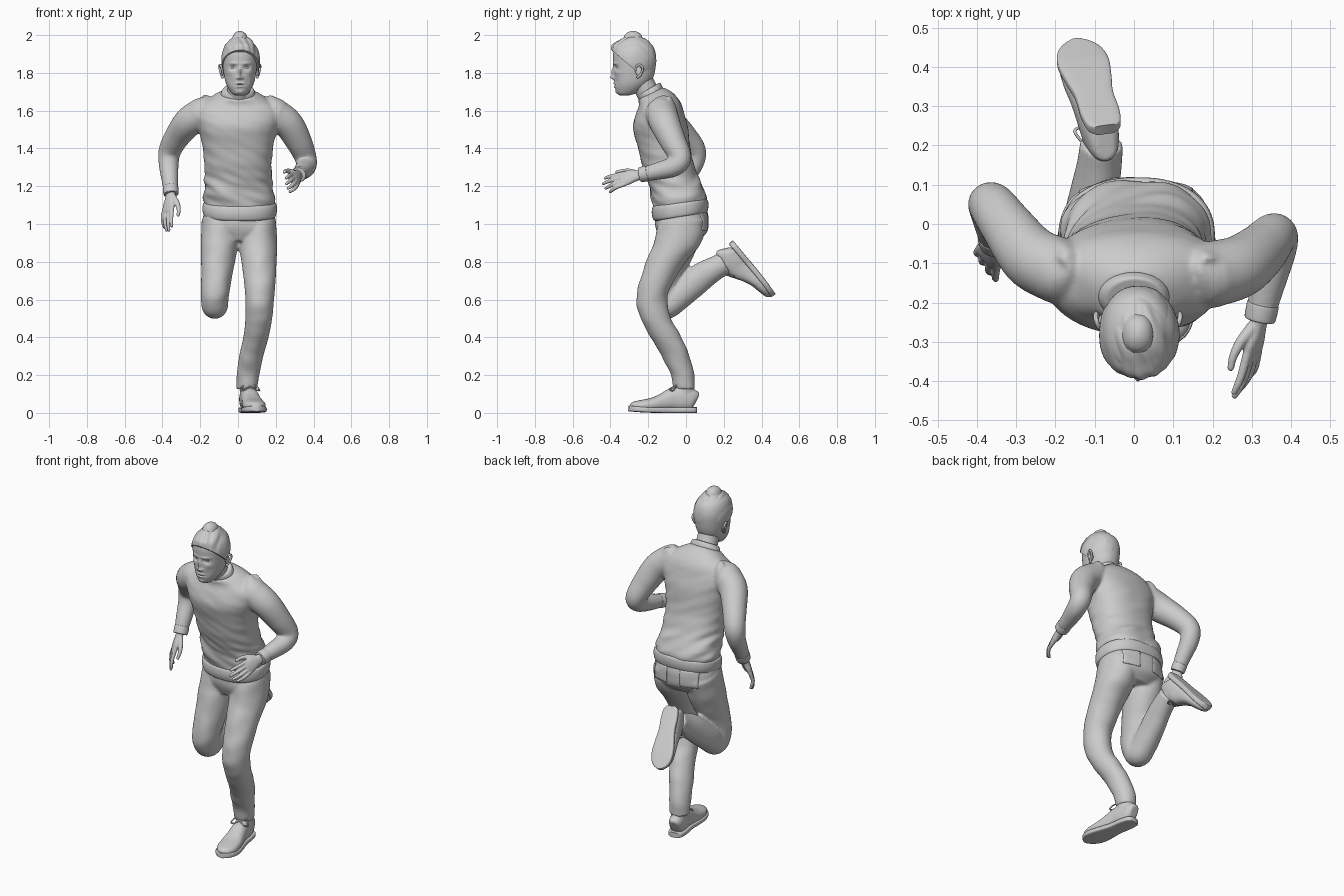
import bpy, bmesh, math
from mathutils import Vector as V, Matrix, noise

if "Cube" in bpy.data.objects:
    bpy.data.objects.remove(bpy.data.objects["Cube"])

X, Z = V((1, 0, 0)), V((0, 0, 1))


def spline(rings, steps):
    """Catmull-Rom through rings of (x, y, z, a[, b])."""
    p = [V(tuple(r) if len(r) == 5 else (*r, r[3])) for r in rings]
    p = [p[0] * 2 - p[1]] + p + [p[-1] * 2 - p[-2]]
    out = []
    for i in range(1, len(p) - 2):
        a, b, c, d = p[i - 1:i + 3]
        for k in range(steps):
            t = k / steps
            out.append(.5 * (2 * b + (c - a) * t + (2 * a - 5 * b + 4 * c - d) * t * t
                             + (3 * b - a - 3 * c + d) * t ** 3))
    return out + [p[-2]]


def loft(bm, rings, seg=32, steps=6, up=None, ref=X, power=2, ends=""):
    """Skin elliptical rings; ends 's' / 'e' rounds the start / end."""
    d = spline(rings, steps)
    secs = []
    for i, r in enumerate(d):
        t = up or (d[min(i + 1, len(d) - 1)].to_3d() - d[max(i - 1, 0)].to_3d()).normalized()
        secs.append((r.to_3d(), t, r[3], r[4]))

    def dome(s, sign):
        c, t, a, b = s
        return [(c + t * sign * min(a, b) * math.sin(k), t, a * math.cos(k), b * math.cos(k))
                for k in (.4, .8, 1.2, 1.5)]
    if "s" in ends:
        secs = dome(secs[0], -1)[::-1] + secs
    if "e" in ends:
        secs = secs + dome(secs[-1], 1)
    loops = []
    for c, t, a, b in secs:
        s = (ref - t * ref.dot(t)).normalized()
        n = t.cross(s)
        row = []
        for k in range(seg):
            q = 2 * math.pi * k / seg
            u, w = (math.copysign(abs(f) ** (2 / power), f) for f in (math.cos(q), math.sin(q)))
            row.append(bm.verts.new(c + s * u * a + n * w * b))
        loops.append(row)
    for A, B in zip(loops, loops[1:]):
        for k in range(seg):
            j = (k + 1) % seg
            bm.faces.new((A[k], A[j], B[j], B[k]))
    bm.faces.new(loops[0][::-1])
    bm.faces.new(loops[-1])


def ball(bm, c, r, rot=Matrix()):
    bmesh.ops.create_uvsphere(bm, u_segments=24, v_segments=16, radius=1,
                              matrix=Matrix.Translation(c) @ rot @ Matrix.Diagonal((*r, 1)))


def make(name, bm, voxel=0, matrix=None, deform=None):
    if deform:
        for v in bm.verts:
            deform(v.co)
    if matrix:
        bm.transform(matrix)
    bmesh.ops.recalc_face_normals(bm, faces=bm.faces)
    me = bpy.data.meshes.new(name)
    bm.to_mesh(me)
    bm.free()
    ob = bpy.data.objects.new(name, me)
    bpy.context.collection.objects.link(ob)
    bpy.ops.object.select_all(action='DESELECT')
    ob.select_set(True)
    bpy.context.view_layer.objects.active = ob
    bpy.ops.object.shade_smooth_by_angle(angle=math.radians(50))
    if voxel:
        m = ob.modifiers.new("fuse", 'REMESH')
        m.mode, m.voxel_size, m.use_smooth_shade = 'VOXEL', voxel, True
        m = ob.modifiers.new("soften", 'SMOOTH')
        m.factor, m.iterations = .5, 5
    return ob


def frame(o, s, f, u):
    m = Matrix((s, f, u)).transposed().to_4x4()
    m.translation = o
    return m


# Sweater: torso and both sleeves fused, with folds at the waist
R_ARM = [(-.19, -.12, 1.585, .085), (-.26, -.085, 1.54, .08), (-.32, -.01, 1.465, .068), (-.36, .045, 1.39, .06),
         (-.367, .04, 1.32, .053), (-.36, -.01, 1.23, .044), (-.355, -.045, 1.165, .036)]
L_ARM = [(.19, -.13, 1.585, .085), (.265, -.11, 1.53, .08), (.32, -.07, 1.44, .07), (.358, -.03, 1.35, .058),
         (.36, -.065, 1.305, .054), (.34, -.15, 1.28, .046), (.322, -.235, 1.262, .036)]


def tilt(co):
    k = max(0, min(1, (co.z - 1.6) / .1))
    h = max(0, min(1, (1.2 - co.z) / .1))
    co.z += (co.y + .17) * .5 * k * (abs(co.x) < .19) + (co.y + .03) * .15 * h


def folds(co):
    tilt(co)
    if abs(co.x) < .22:
        w = .004 + .014 * math.exp(-((co.z - 1.19) / .09) ** 2)
        d = V((co.x, co.y + .06, 0)).normalized()
        co += d * w * noise.noise(V((co.x * 7, co.y * 7, co.z * 24 + co.x * 10)))


bm = bmesh.new()
loft(bm, [(.008, -.03, 1.08, .18, .135), (.006, -.033, 1.13, .188, .146), (.003, -.055, 1.2, .182, .14),
          (0, -.092, 1.3, .177, .137), (0, -.115, 1.4, .186, .138), (0, -.134, 1.5, .207, .146),
          (0, -.137, 1.57, .228, .132), (0, -.14, 1.62, .21, .115), (0, -.158, 1.66, .15, .092),
          (0, -.19, 1.7, .088, .066)], seg=72, steps=10, up=Z, power=2.3)
for arm in (R_ARM, L_ARM):
    loft(bm, arm, steps=8, ends="s")
make("sweater", bm, .008, deform=folds)

# Ribbed hem, collar and cuffs
bm = bmesh.new()
loft(bm, [(.01, -.03, 1.035, .178, .13), (.01, -.03, 1.045, .191, .143), (.009, -.031, 1.075, .197, .15),
          (.009, -.032, 1.105, .194, .147), (.008, -.033, 1.115, .18, .135)], seg=64, up=Z, power=2.3)
make("sweater_hem", bm, deform=tilt)
bm = bmesh.new()
loft(bm, [(0, -.18, 1.68, .088, .068), (0, -.187, 1.695, .09, .07), (.002, -.195, 1.713, .078, .066),
          (.002, -.197, 1.716, .06, .05)], up=V((0, -.5, .87)))
make("collar", bm)
for side, arm in (("right", R_ARM), ("left", L_ARM)):
    bm = bmesh.new()
    a, b = V(arm[-2][:3]), V(arm[-1][:3])
    d = (b - a).normalized()
    loft(bm, [(*(b + d * t), r) for t, r in ((-.035, .037), (-.03, .041), (.005, .04), (.01, .034))])
    make(side + "_cuff", bm)

# Trousers: pelvis, planted leg and lifted leg fused
bm = bmesh.new()
loft(bm, [(.005, -.03, 1.1, .18, .13), (.006, -.023, 1.02, .192, .141), (.007, -.022, .96, .185, .135),
          (.006, -.03, .91, .12, .1)], seg=48, up=Z, power=2.2)
loft(bm, [(.105, -.02, 1.02, .095, .125), (.106, -.045, .9, .102, .125), (.111, -.105, .8, .093, .107),
          (.115, -.155, .7, .084, .091), (.115, -.18, .6, .076, .082), (.11, -.16, .5, .071, .082),
          (.095, -.105, .4, .067, .08), (.07, -.055, .3, .064, .073), (.053, -.02, .2, .06, .063),
          (.046, -.006, .125, .055, .056)], up=Z, steps=8)
loft(bm, [(-.095, -.02, 1.02, .097, .125), (-.1, -.06, .88, .097, .112), (-.112, -.11, .74, .083, .092),
          (-.122, -.135, .63, .075, .08), (-.123, -.105, .57, .07, .073), (-.12, -.03, .63, .069, .077),
          (-.105, .06, .705, .063, .076), (-.09, .14, .757, .058, .067), (-.082, .205, .795, .055, .06)], steps=8)


def creases(co):
    n = noise.noise(co * V((0, 0, 0)).magnitude + V((co.x * 8, co.y * 14, co.z * 14)))
    co.y += .007 * n


pants = make("trousers", bm, .008, deform=creases)

# Back pockets wrapped onto the seat
for name, x in (("right", -.09), ("left", .1)):
    bm = bmesh.new()
    bmesh.ops.create_grid(bm, x_segments=10, y_segments=10, size=.5, matrix=Matrix.Translation((x, .25, 1.015))
                          @ Matrix.Rotation(math.pi / 2, 4, 'X') @ Matrix.Diagonal((.1, .1, 1, 1)))
    ob = make(name + "_back_pocket", bm)
    m = ob.modifiers.new("wrap", 'SHRINKWRAP')
    m.target, m.wrap_method, m.use_project_y, m.offset = pants, 'PROJECT', True, .003
    m.use_negative_direction = m.use_positive_direction = True
    ob.modifiers.new("thickness", 'SOLIDIFY').thickness = .005


# Shoes, built along +y with the sole on z = 0 and then posed
def shoe(side, heel, f, u):
    f = V(f).normalized()
    u = V(u)
    u = (u - f * u.dot(f)).normalized()
    m = frame(heel, f.cross(u), f, u)
    ends = [(.003, .028), (.02, .043), (.07, .05), (.14, .049), (.2, .058), (.27, .066), (.32, .058),
            (.35, .038), (.366, .012)]
    bm = bmesh.new()
    loft(bm, [(0, t, .015 + max(0, t - .25) * .07, a, .015) for t, a in ends], power=5)
    make(side + "_sole", bm, matrix=m)
    bm = bmesh.new()
    loft(bm, [(0, .006, .062, .025, .04), (0, .025, .07, .04, .055), (0, .08, .072, .047, .062),
              (0, .13, .072, .047, .06), (0, .18, .058, .052, .047), (0, .24, .045, .06, .035),
              (0, .3, .038, .058, .03), (0, .34, .036, .04, .023), (0, .36, .035, .014, .01)], power=2.4)
    loft(bm, [(0, .08, .08, .045, .06), (0, .07, .115, .043, .054), (0, .068, .138, .044, .054)], up=Z)
    make(side + "_shoe", bm, .006, matrix=m)
    bm = bmesh.new()
    for i in range(5):
        y, z = .12 + i * .021, .134 - i * .0115
        for s in (-1, 1):
            loft(bm, [(-.026 * s, y, z - .012, .004), (0, y + .006, z + .002, .004),
                      (.026 * s, y + .014, z - .018, .004)], 8, 4, ref=Z, ends="se")
    for s in (-1, 1):
        loft(bm, [(0, .125, .137, .004), (s * .03, .115, .145, .004), (s * .052, .135, .12, .004),
                  (s * .03, .148, .122, .004), (0, .13, .137, .004)], 8, 5, ref=V((.1, .3, 1)), ends="se")
    make(side + "_laces", bm, matrix=m)


shoe("left", V((.042, .058, 0)), (.16, -.987, 0), (0, 0, 1))
shoe("right", V((-.072, .25, .912)), (-.075, .225, -.27), (0, -.77, -.64))


# Hands, built along +y with the thumb on +x and the palm facing +z
def hand(side, wrist, f, w, flip):
    f = V(f).normalized()
    w = V(w)
    w = (w - f * w.dot(f)).normalized()
    m = frame(wrist, w, f, w.cross(f) * flip)
    bm = bmesh.new()
    loft(bm, [(0, -.02, 0, .027, .021), (0, .02, 0, .029, .02), (.002, .06, 0, .04, .019),
              (0, .1, 0, .041, .014)], 24, ends="se", power=2.3)
    for x, n, c in ((.031, .095, .012), (.011, .112, .02), (-.011, .104, .026), (-.03, .082, .03)):
        loft(bm, [(x, .085, 0, .012), (x * 1.15, .1 + n * .4, .002, .0108),
                  (x * 1.25, .1 + n * .72, c * .5, .0098), (x * 1.25, .1 + n * .95, c, .008)], 12, ends="e")
    loft(bm, [(.018, .02, .006, .017), (.046, .058, .018, .014), (.06, .095, .024, .011),
              (.062, .125, .024, .009)], 14, ref=Z, ends="se")
    make(side + "_hand", bm, .0035, matrix=m)


hand("left", V((.318, -.245, 1.26)), (-.045, -.23, -.06), (-.4, 0, .9), -1)
hand("right", V((-.356, -.05, 1.16)), (-.035, -.08, -.2), (.65, -.75, .1), 1)

# Neck and head with sculpted face
bm = bmesh.new()
loft(bm, [(0, -.16, 1.63, .066, .066), (.004, -.205, 1.7, .061, .06), (.01, -.245, 1.78, .06, .062)], steps=8)
make("neck", bm)
HX = .01
BUMPS = [(.036, 1.828, .017, .012, .012), (.034, 1.85, .024, .007, -.006), (.052, 1.8, .016, .014, -.004),
         (0, 1.803, .009, .026, -.013), (0, 1.776, .012, .01, -.017), (.014, 1.773, .007, .007, -.007),
         (0, 1.744, .02, .005, -.006), (0, 1.736, .024, .003, .005), (0, 1.727, .017, .006, -.006),
         (0, 1.698, .02, .012, -.006), (.04, 1.75, .014, .02, .004)]


def face(co):
    if co.y > -.29:
        return
    dy = 0
    for x, z, rx, rz, d in BUMPS:
        for s in ((-1, 1) if x else (1,)):
            dy += d * math.exp(-((co.x - HX - s * x) / rx) ** 2 - ((co.z - z) / rz) ** 2)
    co.y += dy


bm = bmesh.new()
loft(bm, [(HX, -.325, 1.681, .024, .026), (HX, -.312, 1.695, .045, .053), (HX, -.29, 1.735, .07, .088),
          (HX, -.276, 1.78, .083, .104), (HX, -.272, 1.84, .091, .112), (HX, -.273, 1.9, .093, .113),
          (HX, -.276, 1.95, .077, .095), (HX, -.28, 1.982, .04, .05)], seg=128, steps=14, up=Z, power=2.15, ends="e")
make("head", bm, deform=face)
bm = bmesh.new()
for s in (-1, 1):
    ball(bm, (HX + s * .036, -.353, 1.827), (.015, .014, .009))
make("eyes", bm)
for name, s in (("right_ear", -1), ("left_ear", 1)):
    bm = bmesh.new()
    x = HX + s * .092
    ball(bm, (x, -.25, 1.808), (.009, .018, .03), Matrix.Rotation(.25, 4, 'X'))
    loft(bm, [(x, -.264, 1.805, .005), (x + s * .006, -.265, 1.83, .006), (x + s * .014, -.246, 1.842, .006),
              (x + s * .015, -.229, 1.825, .006), (x + s * .008, -.238, 1.795, .006),
              (x, -.256, 1.777, .007)], 10, ends="se")
    make(name, bm)

# Swept hair cap cut along a slanted hairline
bm = bmesh.new()
bmesh.ops.create_uvsphere(bm, u_segments=96, v_segments=64, radius=1,
                          matrix=Matrix.Translation((.013, -.28, 1.866)) @ Matrix.Diagonal((.102, .123, .131, 1)))
bmesh.ops.bisect_plane(bm, geom=bm.verts[:] + bm.edges[:] + bm.faces[:], plane_co=(0, -.39, 1.918),
                       plane_no=(0, .165, .19), clear_inner=True)
bmesh.ops.holes_fill(bm, edges=[e for e in bm.edges if e.is_boundary])


def strands(co):
    d = (co - V((.013, -.28, 1.866))).normalized()
    w = .3 + .7 * max(0, min(1, (co.z - 1.88) / .08))
    co += d * .009 * w * noise.noise(V((co.x * 45 + co.y * 14, co.y * 9, co.z * 12)))
    q = math.exp(-((co.y + .385) / .03) ** 2 - ((co.z - 1.945) / .025) ** 2)
    co.y -= .012 * q
    co.z += .006 * q


make("hair", bm, deform=strands)
